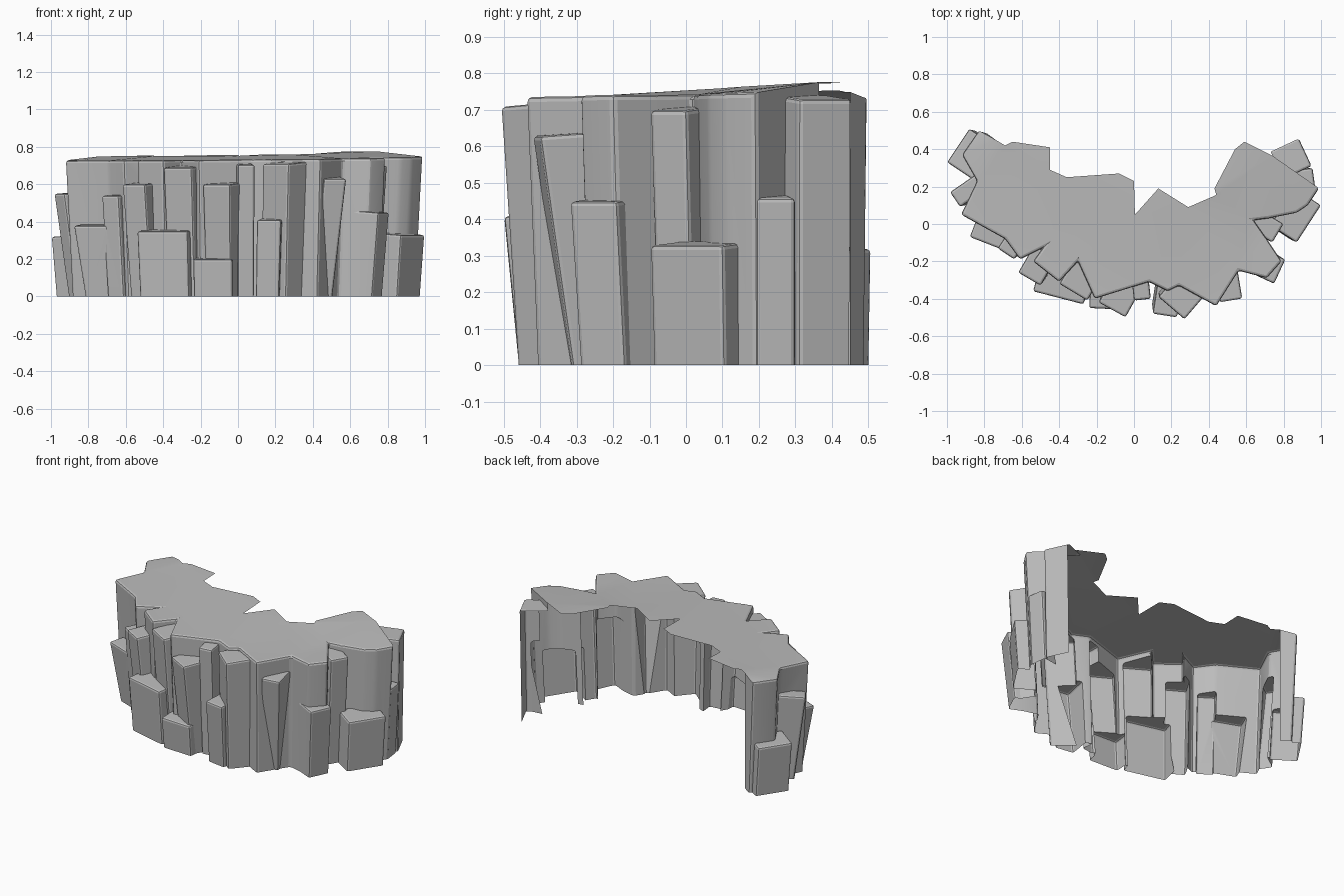
import bpy, bmesh
from mathutils import Vector
from mathutils.geometry import intersect_point_line

if "Cube" in bpy.data.objects:
    bpy.data.objects.remove(bpy.data.objects["Cube"], do_unlink=True)

CENTRE = Vector((0, .3))

stone = bpy.data.materials.new("grey stone")
stone.use_nodes = True
stone.diffuse_color = (.5, .5, .5, 1)
shader = next(n for n in stone.node_tree.nodes if n.type == 'BSDF_PRINCIPLED')
shader.inputs["Base Color"].default_value = (.5, .5, .5, 1)
shader.inputs["Roughness"].default_value = .9


def toward_centre(point, amount):
    """Foot of a leaning edge: the rock widens slightly as it rises."""
    return point.lerp(CENTRE, amount)


def rim_height(point):
    return .735 + .01 * point.x + .01 * point.y


def crest_height(point):
    return .75 + .02 * point.x + .03 * point.y


def make_prism(name, foot, top, heights, rounding, sharp=()):
    """Closed prism from a foot outline and a top outline, edges softened."""
    bm = bmesh.new()
    low = [bm.verts.new((p.x, p.y, 0)) for p in foot]
    high = [bm.verts.new((p.x, p.y, z)) for p, z in zip(top, heights)]
    bm.faces.new(low[::-1])
    bm.faces.new(high)
    count = len(low)
    for i in range(count):
        j = (i + 1) % count
        bm.faces.new((low[i], low[j], high[j], high[i]))
    bmesh.ops.recalc_face_normals(bm, faces=bm.faces)
    keep = {v for i in sharp for v in (low[i], high[i])}
    soft = [e for e in bm.edges
            if not set(e.verts) <= set(low) and not set(e.verts) & keep]
    bmesh.ops.bevel(bm, geom=soft, offset=rounding, segments=2, profile=.5,
                    affect='EDGES', clamp_overlap=False)
    caps = [f for f in bm.faces if len(f.verts) > 4 and f.normal.z > .5]
    bmesh.ops.triangulate(bm, faces=caps)
    mesh = bpy.data.meshes.new(name)
    bm.to_mesh(mesh)
    bm.free()
    mesh.materials.append(stone)
    return bpy.data.objects.new(name, mesh)


# Plateau outline: weathered outer face from left end to right end
outer = [Vector(p) for p in (
    (-.83, .5), (-.92, .37), (-.84, .23), (-.925, .05), (-.69, -.08),
    (-.61, -.19), (-.49, -.13), (-.54, -.2), (-.4, -.31), (-.3, -.2),
    (-.21, -.4), (.08, -.31), (.18, -.36), (.24, -.33), (.44, -.44),
    (.56, -.25), (.71, -.29), (.79, -.2), (.71, -.08), (.64, .02),
    (.72, .03), (.87, .06), (.93, .1), (.99, .19))]
# Open back edge, right to left
inner = [Vector(p) for p in (
    (.74, .365), (.59, .44), (.54, .4), (.43, .19), (.44, .155), (.29, .09),
    (.13, .19), (.005, .05), (0, .23), (-.08, .27), (-.36, .25),
    (-.45, .29), (-.45, .41), (-.65, .44), (-.69, .42), (-.74, .45))]

outline = outer + inner
heights = [rim_height(p) for p in outer] + [crest_height(p) for p in inner]
foot = [toward_centre(p, .04) for p in outer] + inner
cliff = make_prism("cliff_shell", foot, outline, heights, .014,
                   range(len(outer), len(outline)))
bpy.context.scene.collection.objects.link(cliff)

# Rock columns: left and right corner of the outer face, height, lean
columns = [
    ((-.88, .51), (-1, .33), .33, .08),
    ((-.985, .17), (-.93, .09), .56, .14),
    ((-.88, -.07), (-.7, -.14), .39, .18),
    ((-.73, -.13), (-.64, -.19), .55, .08),
    ((-.62, -.26), (-.5, -.33), .61, .12),
    ((-.54, -.36), (-.27, -.43), .36, .08),
    ((-.4, -.32), (-.25, -.41), .7, .1),
    ((-.24, -.45), (-.03, -.46), .21, .1),
    ((-.19, -.42), (-.045, -.5), .61, .16),
    ((0, -.41), (.09, -.4), .715, .07),
    ((.1, -.48), (.23, -.5), .42, .12),
    ((.13, -.39), (.27, -.51), .72, .08),
    ((.46, -.42), (.58, -.4), .64, .2),
    ((.75, -.32), (.81, -.19), .46, .1),
    ((.74, -.1), (.8, 0), .71, .08),
    ((.87, -.1), (1, .1), .34, .07),
    ((.97, .19), (.955, .3), .47, .05),
    ((.95, .31), (.88, .46), .74, .02),
]
DEPTH = .17
helpers = bpy.data.collections.new("column helpers")
bpy.context.scene.collection.children.link(helpers)
for left, right, height, lean in columns:
    a, b = Vector(left), Vector(right)
    along = (b - a).normalized()
    inward = Vector((-along.y, along.x)) * DEPTH
    top = [a, b, b + inward, a + inward]
    base = [toward_centre(p, lean * height) for p in top]
    tilt = [height - .012, height - .012, height, height]
    column = make_prism("rock_column", base, top, tilt, .012)
    column.hide_render = True
    helpers.objects.link(column)

# The last column, at the right end, is open at the back as well
open_edges = list(zip(inner, inner[1:])) + [(b, b + inward)]

# Merge columns and plateau into one skin
union = cliff.modifiers.new("merge columns", 'BOOLEAN')
union.operation = 'UNION'
union.solver = 'EXACT'
union.operand_type = 'COLLECTION'
union.collection = helpers
bpy.context.view_layer.update()
graph = bpy.context.evaluated_depsgraph_get()
merged = bpy.data.meshes.new_from_object(cliff.evaluated_get(graph))
cliff.modifiers.clear()
cliff.data = merged
for helper in list(helpers.objects):
    bpy.data.objects.remove(helper, do_unlink=True)
bpy.data.collections.remove(helpers)


def on_back(face):
    """True for upright faces standing along the open back edge."""
    if abs(face.normal.z) > .5:
        return False
    middle = face.calc_center_median().to_2d()
    for a, b in open_edges:
        near, factor = intersect_point_line(middle, a, b)
        if -.05 < factor < 1.05 and (near.to_2d() - middle).length < .012:
            return True
    return False


# Hollow shell: remove the underside and the back wall
bm = bmesh.new()
bm.from_mesh(merged)
bm.normal_update()
unwanted = [f for f in bm.faces
            if on_back(f) or all(v.co.z < .002 for v in f.verts)]
bmesh.ops.delete(bm, geom=unwanted, context='FACES')
bm.to_mesh(merged)
bm.free()

bpy.context.view_layer.objects.active = cliff
cliff.select_set(True)
bpy.ops.object.shade_smooth_by_angle(angle=.3)
